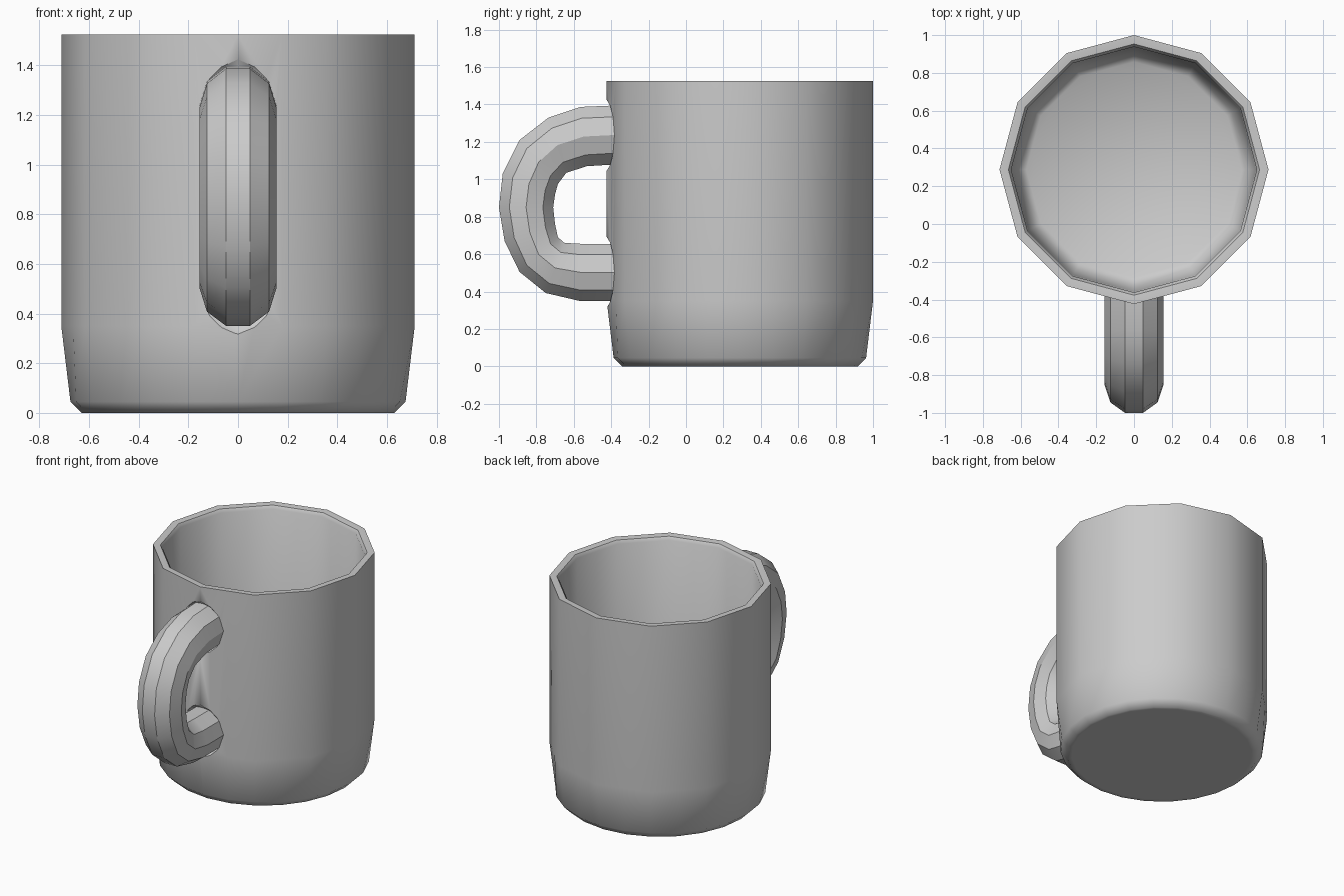
import bpy, bmesh, math
from mathutils import Vector

if "Cube" in bpy.data.objects:
    bpy.data.objects.remove(bpy.data.objects["Cube"])

CY = 0.288   # centre of the cup in y
N = 24


def make_object(name, rings, caps=(True, True)):
    bm = bmesh.new()
    loops = [[bm.verts.new(p) for p in ring] for ring in rings]
    n = len(loops[0])
    for a, b in zip(loops, loops[1:]):
        for i in range(n):
            j = (i + 1) % n
            bm.faces.new((a[i], a[j], b[j], b[i]))
    if caps[0]:
        bm.faces.new(loops[0][::-1])
    if caps[1]:
        bm.faces.new(loops[-1])
    bmesh.ops.recalc_face_normals(bm, faces=bm.faces[:])
    me = bpy.data.meshes.new(name)
    bm.to_mesh(me)
    bm.free()
    ob = bpy.data.objects.new(name, me)
    bpy.context.collection.objects.link(ob)
    return ob


def smooth(ob, degrees):
    bpy.ops.object.select_all(action='DESELECT')
    ob.select_set(True)
    bpy.context.view_layer.objects.active = ob
    bpy.ops.object.shade_smooth_by_angle(angle=math.radians(degrees))


def cup_ring(r, z, round_base):
    # twelve-sided walls that turn into a rounder 24-sided base
    pts = []
    for i in range(N):
        a = 2 * math.pi * i / N
        k = r if round_base or i % 2 == 0 else r * math.cos(math.pi / 12)
        pts.append((k * math.cos(a), CY + k * math.sin(a), z))
    return pts


# Cup: outside from the base up, over the rim, down to the inner floor
profile = [(0.60, 0, True), (0.63, 0, True), (0.675, 0.045, True),
           (0.712, 0.35, False), (0.712, 1.525, False),
           (0.695, 1.525, False), (0.665, 1.522, False), (0.65, 1.50, False),
           (0.645, 0.30, False), (0.61, 0.13, False), (0.57, 0.10, False)]
cup = make_object("cup", [cup_ring(*p) for p in profile])

# Shallow bevelled recesses where the handle meets the wall
for z in (1.235, 0.503):
    rings = []
    for r, y in ((0.155, -0.388), (0.195, -0.430), (0.26, -0.50)):
        rings.append([(r * math.cos(2 * math.pi * i / 16), y,
                       z + r * math.sin(2 * math.pi * i / 16)) for i in range(16)])
    cutter = make_object("recess_cutter", rings)
    cutter.hide_render = True
    mod = cup.modifiers.new("recess", 'BOOLEAN')
    mod.operation = 'DIFFERENCE'
    mod.solver = 'EXACT'
    mod.object = cutter
    bpy.context.view_layer.objects.active = cup
    bpy.ops.object.modifier_apply(modifier=mod.name)
    bpy.data.objects.remove(cutter)
smooth(cup, 48)

# Handle: (outer y, z, inner y, z) pairs along the loop
stations = [(-0.37, 1.395, -0.37, 1.08), (-0.565, 1.387, -0.53, 1.07),
            (-0.735, 1.33, -0.64, 1.035), (-0.89, 1.21, -0.685, 0.975),
            (-0.98, 1.03, -0.70, 0.92), (-1.0, 0.85, -0.71, 0.85),
            (-0.97, 0.67, -0.70, 0.76), (-0.89, 0.505, -0.685, 0.69),
            (-0.75, 0.392, -0.65, 0.66), (-0.57, 0.35, -0.56, 0.655),
            (-0.37, 0.35, -0.37, 0.655)]
SIDES = 10
flat = math.cos(math.pi / SIDES)
rings = []
for oy, oz, iy, iz in stations:
    outer, inner = Vector((0, oy, oz)), Vector((0, iy, iz))
    mid, half = (outer + inner) / 2, (outer - inner) / 2 / flat
    rings.append([mid + half * math.sin(a) + Vector((0.155 * math.cos(a), 0, 0))
                  for a in (2 * math.pi * i / SIDES for i in range(SIDES))])
handle = make_object("handle", rings)
smooth(handle, 30)
